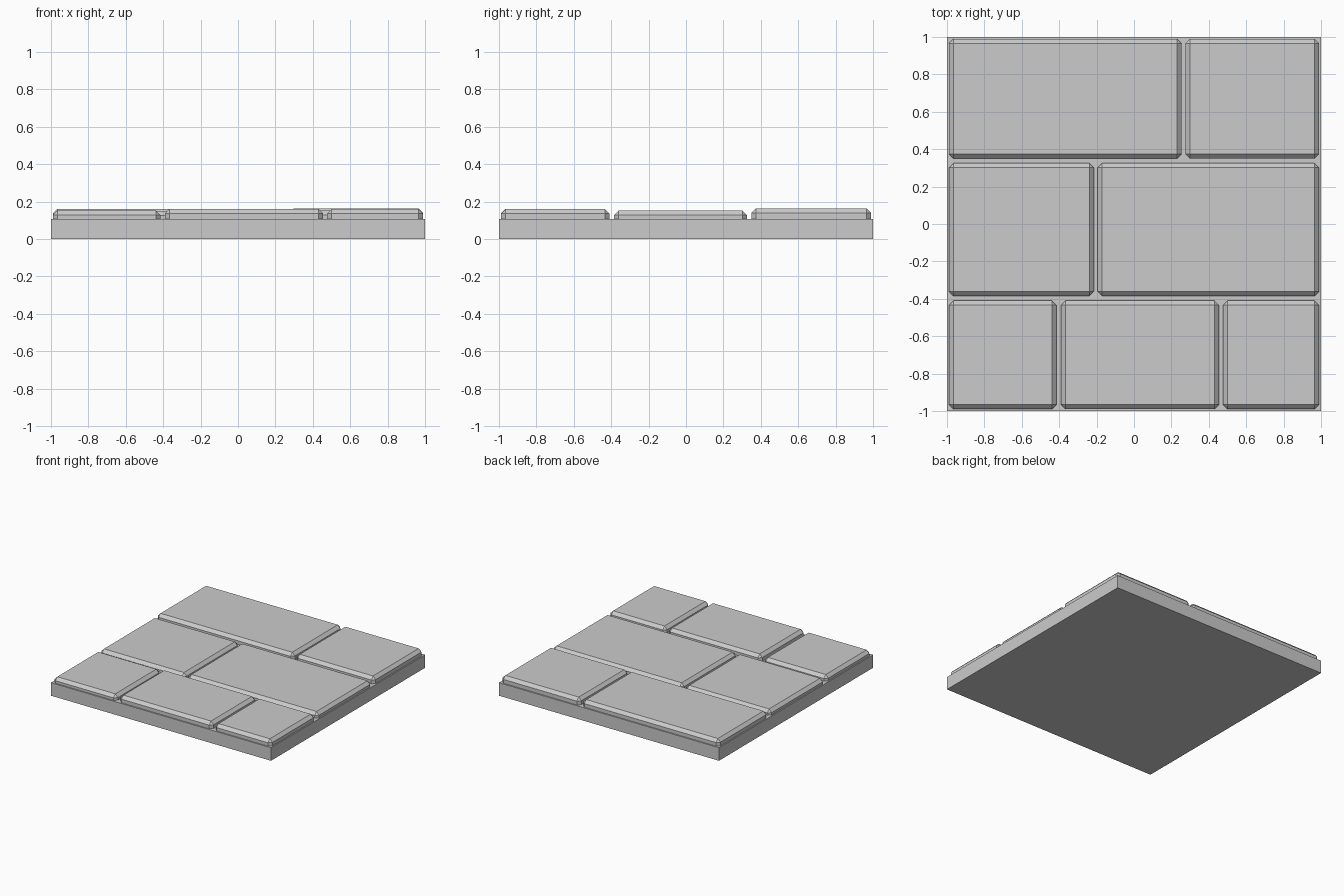
import bpy, bmesh

if "Cube" in bpy.data.objects:
    bpy.data.objects.remove(bpy.data.objects["Cube"])


def block(name, x0, x1, y0, y1, z0, z1, chamfer=0.0, mat=None):
    bm = bmesh.new()
    bmesh.ops.create_cube(bm, size=1)
    for v in bm.verts:
        v.co = (x1 if v.co.x > 0 else x0,
                y1 if v.co.y > 0 else y0,
                z1 if v.co.z > 0 else z0)
    if chamfer:
        bmesh.ops.bevel(bm, geom=bm.edges[:], offset=chamfer,
                        offset_type='OFFSET', segments=1, affect='EDGES')
    me = bpy.data.meshes.new(name)
    bm.to_mesh(me)
    bm.free()
    ob = bpy.data.objects.new(name, me)
    bpy.context.collection.objects.link(ob)
    if mat:
        me.materials.append(mat)
    return ob


stone = bpy.data.materials.new("stone")
stone.diffuse_color = (0.58, 0.58, 0.58, 1)
stone.use_nodes = True
stone.node_tree.nodes["Principled BSDF"].inputs["Base Color"].default_value = stone.diffuse_color

# mortar base
block("mortar_base", -1, 1, -1, 1, 0, 0.107)

# rows of chamfered paving slabs: y range, then (x start, x end, top height, material)
rows = [
    (0.35, 0.99, [(-0.99, 0.255, 0.161, stone), (0.275, 0.99, 0.163, stone)]),
    (-0.385, 0.325, [(-0.99, -0.215, 0.15, stone), (-0.195, 0.99, 0.152, stone)]),
    (-0.99, -0.41, [(-0.99, -0.415, 0.152, stone), (-0.39, 0.455, 0.161, stone),
                    (0.475, 0.99, 0.159, None)]),
]
for r, (y0, y1, slabs) in enumerate(rows):
    for c, (x0, x1, top, mat) in enumerate(slabs):
        block(f"slab_{r + 1}_{c + 1}", x0, x1, y0, y1, 0.06, top, 0.024, mat)
